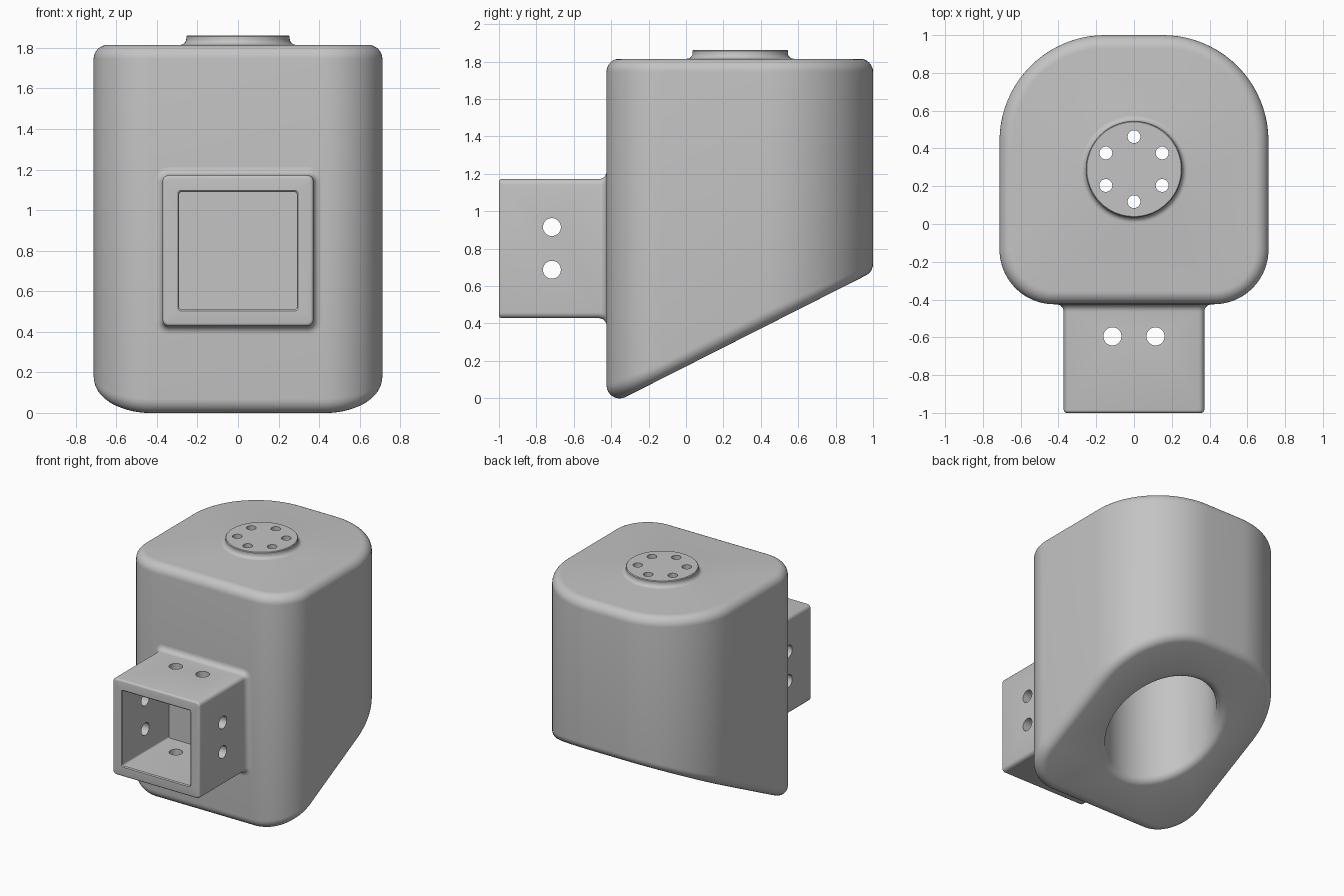
import bpy, bmesh
from math import sin, cos, pi, sqrt, radians
from mathutils import Vector, Matrix

cube = bpy.data.objects.get("Cube")
if cube:
    bpy.data.objects.remove(cube, do_unlink=True)

grey = bpy.data.materials.new("plain grey")
grey.use_nodes = True
grey.diffuse_color = (0.55, 0.55, 0.55, 1)
grey.node_tree.nodes["Principled BSDF"].inputs["Base Color"].default_value = (0.55, 0.55, 0.55, 1)

UP = Vector((0, 0, 1))
AXIS = Vector((0, 0.29, 0))       # centre line of bore and cap
TOP, SLOPE, BASE = 1.815, 0.506, 0.17
FILLET, STEPS = 0.07, 8
DOWN = Vector((0, SLOPE, -1)).normalized()


def slanted(p, inset):
    """Point above p on the slanted base plane, moved inwards by inset."""
    return Vector((p.x, p.y, BASE + SLOPE * p.y + inset * sqrt(1 + SLOPE ** 2)))


def skin(bm, rings):
    """Join successive closed rings of points with quads; return the end loops."""
    loops = [[bm.verts.new(p) for p in ring] for ring in rings]
    for a, b in zip(loops, loops[1:]):
        for i in range(len(a)):
            j = (i + 1) % len(a)
            bm.faces.new((a[i], a[j], b[j], b[i]))
    return loops[0], loops[-1]


def fill_between(bm, outer, inner, normal):
    edges = [bm.edges.get((l[i - 1], l[i])) for l in (outer, inner) for i in range(len(l))]
    bmesh.ops.triangle_fill(bm, use_beauty=True, edges=edges, normal=normal)


def finish(bm, name):
    bmesh.ops.recalc_face_normals(bm, faces=bm.faces)
    mesh = bpy.data.meshes.new(name)
    bm.to_mesh(mesh)
    bm.free()
    obj = bpy.data.objects.new(name, mesh)
    mesh.materials.append(grey)
    bpy.context.collection.objects.link(obj)
    return obj


def drill(obj, centres, radius, length, turn):
    """Cut round holes through obj, then shade it."""
    bm = bmesh.new()
    for c in centres:
        bmesh.ops.create_cone(bm, cap_ends=True, segments=32, radius1=radius, radius2=radius,
                              depth=length, matrix=Matrix.Translation(c) @ turn)
    cutter = finish(bm, "drill")
    cutter.hide_render = True
    mod = obj.modifiers.new("holes", 'BOOLEAN')
    mod.operation, mod.solver, mod.object = 'DIFFERENCE', 'EXACT', cutter
    bpy.context.view_layer.objects.active = obj
    bpy.ops.object.modifier_apply(modifier=mod.name)
    bpy.data.objects.remove(cutter, do_unlink=True)


def smooth(obj):
    bpy.ops.object.select_all(action='DESELECT')
    obj.select_set(True)
    bpy.context.view_layer.objects.active = obj
    bpy.ops.object.shade_smooth_by_angle(angle=radians(30))


# Body outline: tight front corners, wide back corners, as (core point, normal)
outline = []
for k, (sx, y, r) in enumerate(((1, 1.0, 0.56), (-1, 1.0, 0.56), (-1, -0.425, 0.29), (1, -0.425, 0.29))):
    centre = Vector((sx * (0.712 - r), y - r if y > 0 else y + r, 0))
    for i in range(21):
        a = (k + i / 20) * pi / 2
        n = Vector((cos(a), sin(a), 0))
        outline.append((centre + n * (r - FILLET), n))

# Housing: slanted bottom fillet, walls, top fillet
bm = bmesh.new()
rings = [[slanted(p, FILLET) + FILLET * n.slerp(DOWN, 1 - s / STEPS) for p, n in outline]
         for s in range(STEPS + 1)]
rings += [[p + UP * (TOP - FILLET) + FILLET * n.slerp(UP, s / STEPS) for p, n in outline]
          for s in range(STEPS + 1)]
base_loop, top_loop = skin(bm, rings)

# Raised round cap with a flared foot
circle = [Vector((cos(2 * pi * i / 64), sin(2 * pi * i / 64), 0)) for i in range(64)]
flare = 0.03
profile = [(0.255 + flare * (1 - sin(a)), TOP + flare * (1 - cos(a)))
           for a in (s * pi / 12 for s in range(7))]
profile += [(0.255, 1.857), (0.25, 1.862)]
foot, crown = skin(bm, [[AXIS + u * r + UP * z for u in circle] for r, z in profile])
bm.faces.new(crown)
fill_between(bm, top_loop, foot, UP)

# Vertical bore with a rounded rim on the slanted base
BORE, RIM = 0.39, 0.06
rings = [[slanted(AXIS + u * (BORE + RIM), RIM) + RIM * DOWN.slerp(-u, s / STEPS) for u in circle]
         for s in range(STEPS + 1)]
rings.append([AXIS + u * BORE + UP * 1.66 for u in circle])
rim, ceiling = skin(bm, rings)
bm.faces.new(ceiling)
fill_between(bm, base_loop, rim, DOWN)
housing = finish(bm, "housing")

# Six holes in the cap
vents = [AXIS + Vector((0.172 * sin(k * pi / 3), 0.172 * cos(k * pi / 3), 1.76)) for k in range(6)]
drill(housing, vents, 0.034, 0.4, Matrix())
smooth(housing)


# Square socket on the front
def square(half, corner, y):
    points = []
    for k in range(4):
        a0 = k * pi / 2
        cx = (half - corner) * (1 if k in (0, 3) else -1)
        cz = (half - corner) * (1 if k < 2 else -1)
        for i in range(6):
            a = a0 + i * pi / 10
            points.append(Vector((cx + corner * cos(a), y, 0.8 + cz + corner * sin(a))))
    return points


bm = bmesh.new()
rings = [square(0.29, 0.012, -0.43), square(0.29, 0.012, -0.993), square(0.297, 0.015, -1)]
rings += [square(0.357 + 0.015 * sin(a), 0.02 + 0.01 * sin(a), -0.985 - 0.015 * cos(a))
          for a in (s * pi / 8 for s in range(5))]
rings += [square(0.372 + 0.04 * (1 - cos(a)), 0.03 + 0.04 * (1 - cos(a)), -0.465 + 0.04 * sin(a))
          for a in (s * pi / 12 for s in range(7))]
rings.append(square(0.412, 0.07, -0.4))
floor, back = skin(bm, rings)
bm.faces.new(floor)
bm.faces.new(back)
socket = finish(bm, "front_socket")

# Pin holes through the socket, sideways and vertically
drill(socket, [Vector((0, -0.717, z)) for z in (0.687, 0.915)], 0.048, 1, Matrix.Rotation(pi / 2, 4, 'Y'))
drill(socket, [Vector((x, -0.595, 0.8)) for x in (-0.114, 0.114)], 0.048, 1, Matrix())
smooth(socket)
